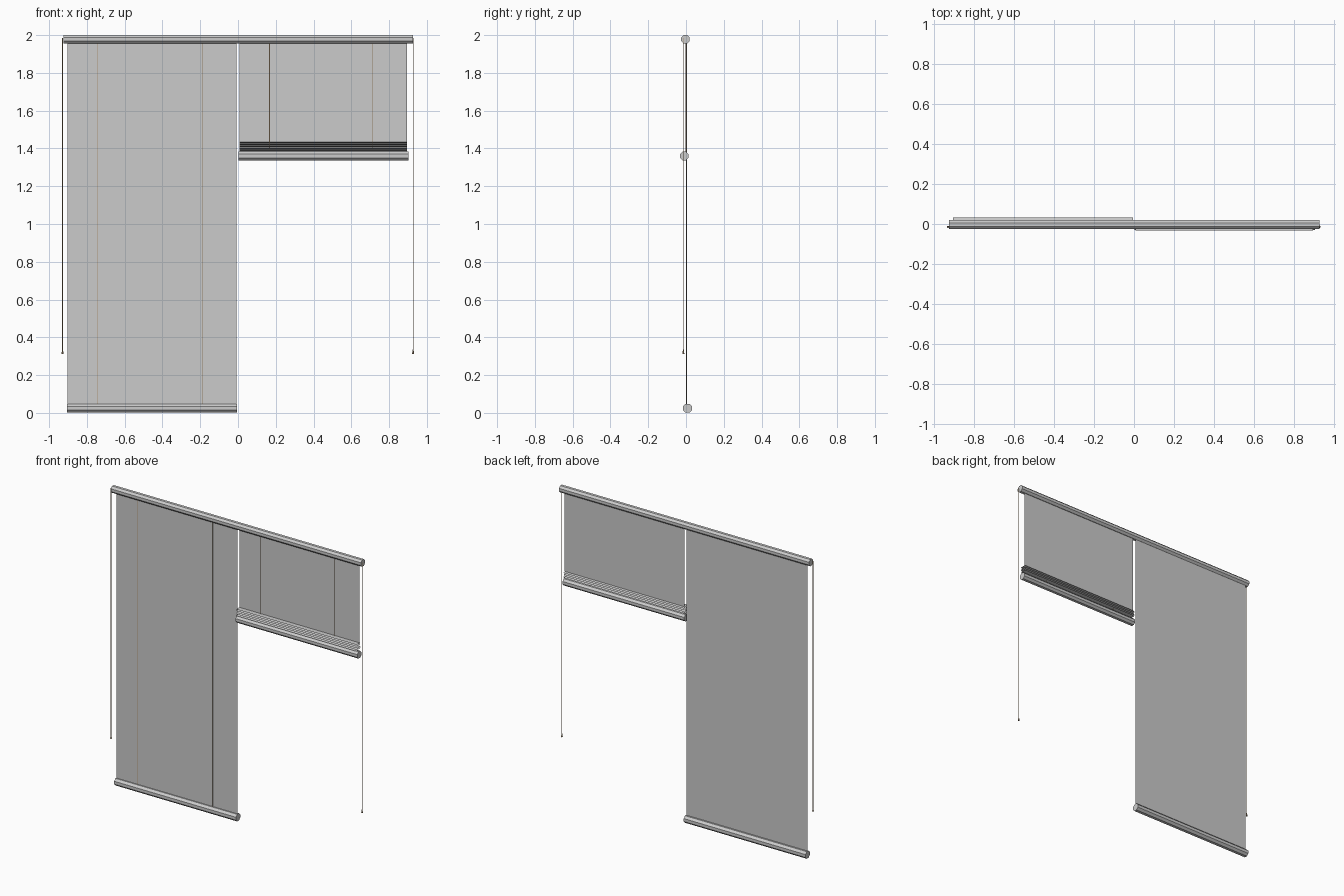
import bpy, bmesh, math

if "Cube" in bpy.data.objects:
    bpy.data.objects.remove(bpy.data.objects["Cube"])

cord_mat = bpy.data.materials.new("tan_cord")
cord_mat.diffuse_color = (0.45, 0.33, 0.2, 1)
cord_mat.use_nodes = True
cord_mat.node_tree.nodes["Principled BSDF"].inputs["Base Color"].default_value = cord_mat.diffuse_color


def finish(bm, name, mat=None):
    bmesh.ops.recalc_face_normals(bm, faces=bm.faces)
    me = bpy.data.meshes.new(name)
    bm.to_mesh(me)
    bm.free()
    ob = bpy.data.objects.new(name, me)
    bpy.context.collection.objects.link(ob)
    if mat:
        me.materials.append(mat)
    return ob


def rail(name, x0, x1, y, z, apothem=0.0222, sides=8):
    """Flat-topped octagonal bar along x."""
    bm = bmesh.new()
    r = apothem / math.cos(math.pi / sides)
    ring = []
    for i in range(sides):
        a = 2 * math.pi * (i + 0.5) / sides
        ring.append(bm.verts.new((x0, y + r * math.cos(a), z + r * math.sin(a))))
    face = bm.faces.new(ring)
    ext = bmesh.ops.extrude_face_region(bm, geom=[face], use_keep_orig=True)
    moved = [v for v in ext["geom"] if isinstance(v, bmesh.types.BMVert)]
    bmesh.ops.translate(bm, verts=moved, vec=(x1 - x0, 0, 0))
    return finish(bm, name)


def sheet(name, x0, x1, profile):
    """Fabric swept along x from a (y, z) profile."""
    bm = bmesh.new()
    cols = [[bm.verts.new((x, y, z)) for y, z in profile] for x in (x0, x1)]
    for i in range(len(profile) - 1):
        bm.faces.new((cols[0][i], cols[1][i], cols[1][i + 1], cols[0][i + 1]))
    return finish(bm, name)


def cord(name, x, y, z0, z1, r0, r1=None, sides=6):
    """Thin vertical cord or tapered pull."""
    bm = bmesh.new()
    bmesh.ops.create_cone(bm, cap_ends=True, segments=sides, radius1=r0,
                          radius2=r0 if r1 is None else r1, depth=z1 - z0)
    bmesh.ops.translate(bm, verts=bm.verts, vec=(x, y, (z0 + z1) / 2))
    return finish(bm, name, cord_mat)


# Rails
rail("head_rail", -0.923, 0.926, -0.003, 1.9778)
rail("left_bottom_rail", -0.905, -0.005, 0.008, 0.0245, 0.0235)
rail("right_bottom_rail", 0.003, 0.903, -0.008, 1.36, 0.0225)

# Lowered blind, flat fabric
sheet("left_shade", -0.902, -0.008, [(0.006, 1.97), (0.006, 0.03)])

# Raised blind, flat fabric ending in a stack of folds
folds = [(0.002, 1.97), (0.002, 1.434)]
levels = 9
for i in range(levels):
    z = 1.434 - 0.0055 * i
    folds.append((-0.032 if i % 2 == 0 else 0.015, z))
folds += [(-0.008, 1.387), (-0.008, 1.365)]
sheet("right_shade", 0.008, 0.895, folds)

# Lift cords in front of the fabric
for i, x in enumerate((-0.742, -0.19)):
    cord(f"left_lift_cord_{i}", x, 0.003, 0.03, 1.97, 0.0018)
for i, x in enumerate((0.167, 0.713)):
    cord(f"right_lift_cord_{i}", x, -0.002, 1.37, 1.97, 0.0018)

# Hanging pull cords with tassels
for side, x in (("left", -0.929), ("right", 0.927)):
    cord(side + "_pull_cord", x, -0.014, 0.33, 1.985, 0.0018)
    cord(side + "_pull_tassel", x, -0.014, 0.313, 0.336, 0.0055, 0.002, 8)
